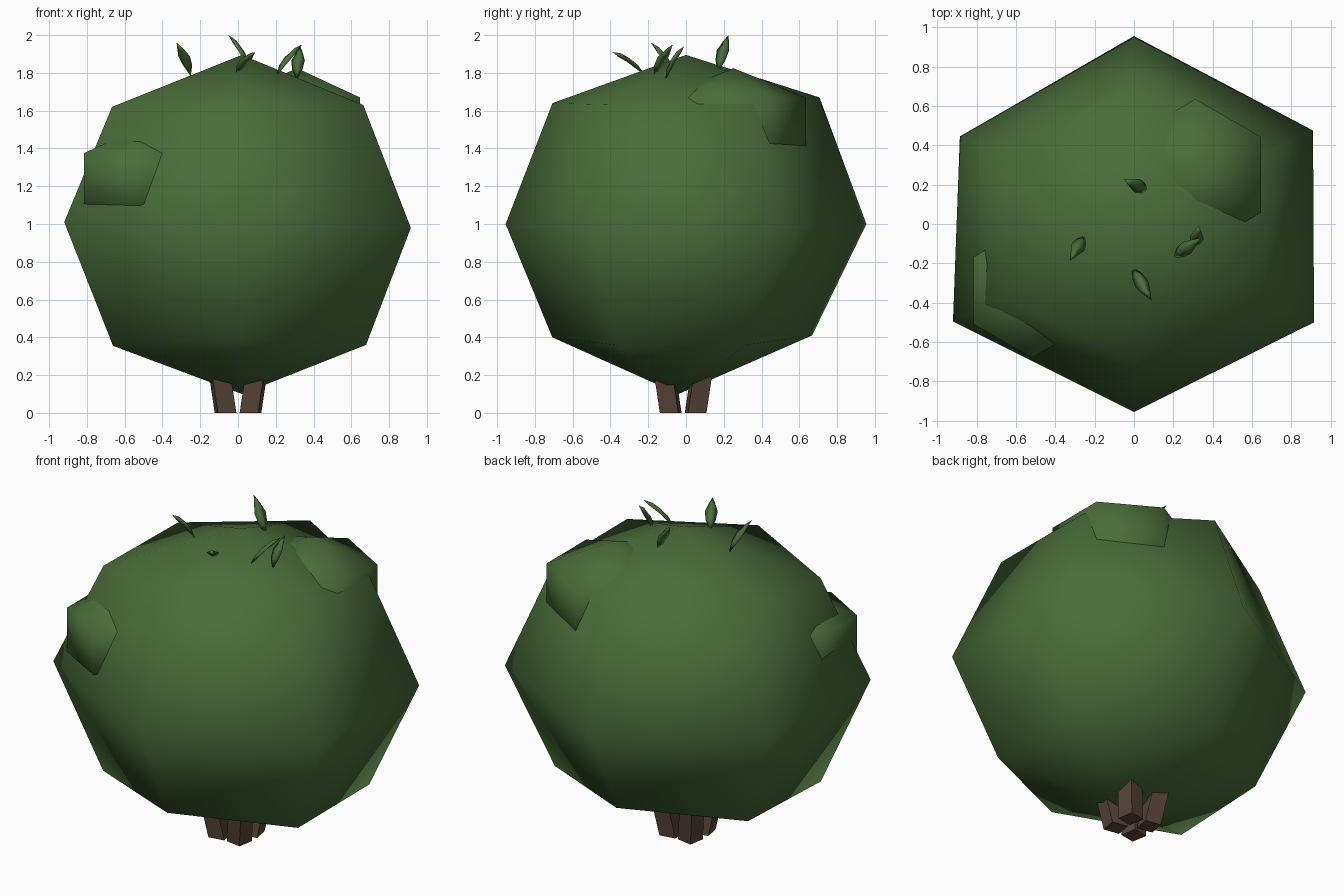
import bpy, bmesh, math
from mathutils import Vector

if "Cube" in bpy.data.objects:
    bpy.data.objects.remove(bpy.data.objects["Cube"])


def material(name, rgb):
    m = bpy.data.materials.new(name)
    m.diffuse_color = (*rgb, 1)
    m.use_nodes = True
    m.node_tree.nodes["Principled BSDF"].inputs["Base Color"].default_value = m.diffuse_color
    return m


GREEN = material("leaf green", (0.068, 0.152, 0.042))
BROWN = material("bark brown", (0.095, 0.06, 0.042))


def skin(name, rings, mat, smooth=True):
    """Bridge a list of point rings (single points become poles or tips)."""
    bm = bmesh.new()
    loops = [[bm.verts.new(p) for p in ring] for ring in rings]
    for a, b in zip(loops, loops[1:]):
        n = max(len(a), len(b))
        for i in range(n):
            j = (i + 1) % n
            quad = [a[i % len(a)], a[j % len(a)], b[j % len(b)], b[i % len(b)]]
            bm.faces.new(list(dict.fromkeys(quad)))
    for end in (loops[0], loops[-1]):
        if len(end) > 2:
            bm.faces.new(end)
    bmesh.ops.recalc_face_normals(bm, faces=bm.faces[:])
    me = bpy.data.meshes.new(name)
    bm.to_mesh(me)
    bm.free()
    for p in me.polygons:
        p.use_smooth = smooth
    me.materials.append(mat)
    ob = bpy.data.objects.new(name, me)
    bpy.context.collection.objects.link(ob)
    return ob


# Main foliage: slightly irregular six-sided ball
equator = [(0.91, 0.475, 0.98), (0.0, 0.955, 1.0), (-0.885, 0.445, 1.0),
           (-0.92, -0.495, 1.01), (0.0, -0.955, 1.0), (0.915, -0.5, 0.98)]
upper = [(x * 0.725, y * 0.74, z) for (x, y, _), z in
         zip(equator, (1.63, 1.67, 1.63, 1.62, 1.64, 1.63))]
lower = [(x * 0.73 + 0.01, y * 0.72 - 0.02, z) for (x, y, _), z in
         zip(equator, (0.36, 0.41, 0.36, 0.355, 0.40, 0.36))]
skin("foliage", [[(0.02, -0.04, 0.1)], lower, equator, upper, [(0.02, 0.0, 1.895)]], GREEN)


# Small foliage clumps bulging out of the main ball
def clump(name, c, r, h):
    def ring(z):
        return [(c[0] + r * math.cos(math.radians(30 + 60 * i)),
                 c[1] + r * math.sin(math.radians(30 + 60 * i)), z) for i in range(6)]
    skin(name, [[(c[0], c[1], c[2] - 2 * h)], ring(c[2] - h), ring(c[2] + h),
                [(c[0], c[1], c[2] + 2 * h)]], GREEN)


clump("clump_back_right", (0.312, 0.25, 1.515), 0.385, 0.155)
clump("clump_front_left", (-0.52, -0.338, 1.24), 0.342, 0.135)


# Sprouting leaves: flat pointed blades that arch outward
def leaf(name, base, tip, half=0.036):
    base, tip = Vector(base), Vector(tip)
    run = tip - base
    side = run.cross(Vector((0, 0, 1))).normalized()
    up = side.cross(run).normalized()
    rings = [[base]]
    for t, w in ((0.3, 0.8), (0.55, 1.0), (0.8, 0.5)):
        c = base + run * t + up * 0.06 * t * (1 - t)
        rings.append([c + side * half * w, c + up * 0.012,
                      c - side * half * w, c - up * 0.012])
    rings.append([tip])
    skin(name, rings, GREEN)


leaf("leaf_back", (0.07, 0.17, 1.80), (-0.05, 0.225, 2.0))
leaf("leaf_left", (-0.25, -0.06, 1.78), (-0.325, -0.185, 1.96))
leaf("leaf_front", (-0.01, -0.22, 1.79), (0.09, -0.39, 1.91))
leaf("leaf_right", (0.20, -0.17, 1.78), (0.34, -0.07, 1.95))
leaf("leaf_far_right", (0.31, -0.11, 1.76), (0.33, -0.01, 1.94))

# Splayed square stems underneath
for name, sx, sy in (("stem_front_left", -1, -1), ("stem_front_right", 1, -1),
                     ("stem_back_left", -1, 1), ("stem_back_right", 1, 1)):
    rings = []
    for z, off, r in ((0.0, 0.066, 0.07), (0.26, 0.105, 0.07)):
        turn = math.radians(45 + 10 * sx * sy)
        rings.append([(sx * off + r * math.cos(turn + i * math.pi / 2),
                       sy * off - 0.015 + r * math.sin(turn + i * math.pi / 2), z)
                      for i in range(4)])
    skin(name, rings, BROWN, smooth=False)
